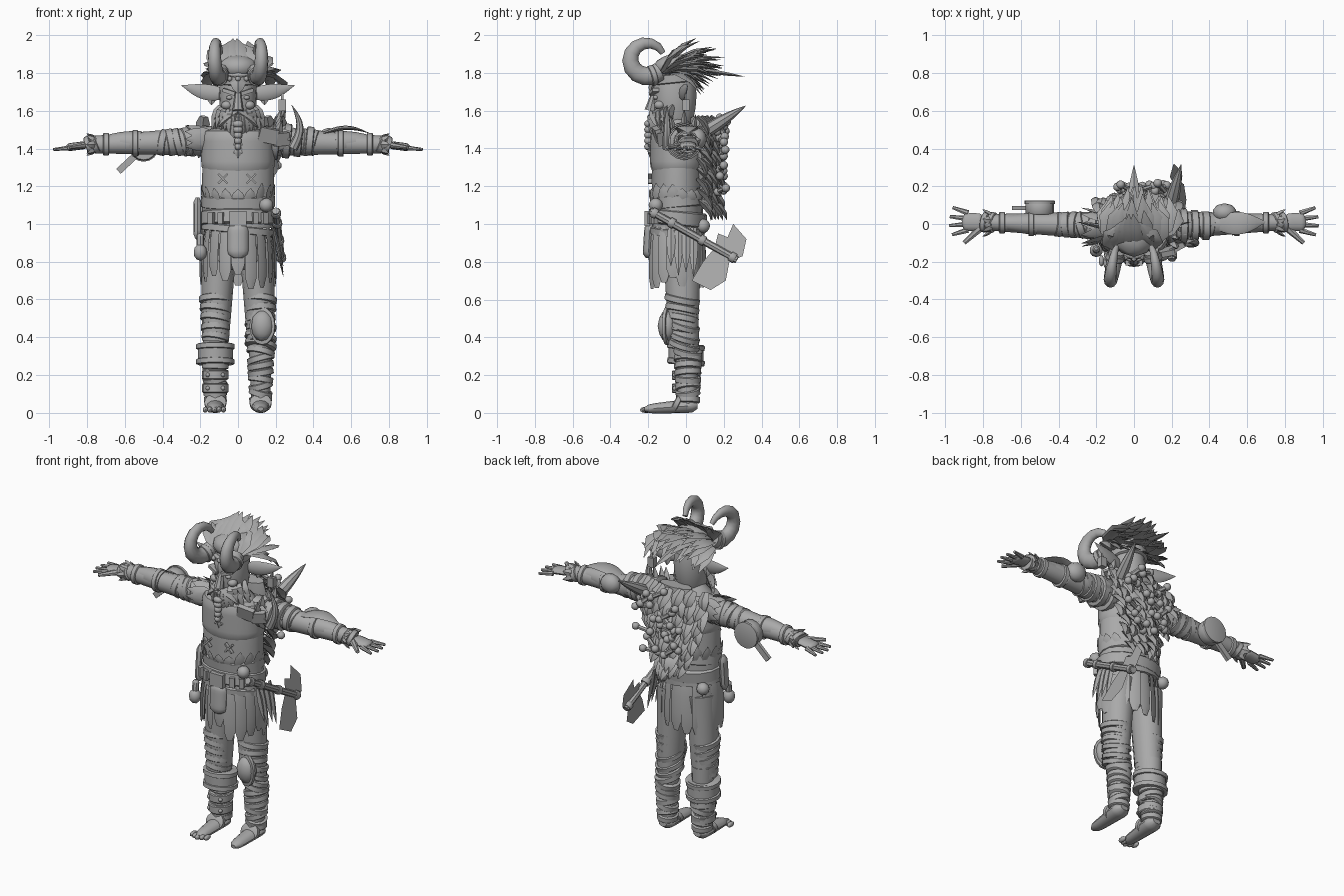
import bpy, bmesh, math, random
from mathutils import Vector, Matrix, Euler

random.seed(4)
if "Cube" in bpy.data.objects:
    bpy.data.objects.remove(bpy.data.objects["Cube"])
tone = (.4, .4, .4, 1)
grey = bpy.data.materials.new("plain grey")
grey.use_nodes = True
grey.diffuse_color = tone
grey.node_tree.nodes["Principled BSDF"].inputs["Base Color"].default_value = tone

parts, sides, none, vary = {}, (-1, 1), Vector(), random.uniform
X, Y, Z = Matrix.Identity(3)
# profiles: scale along the length, from start to end
rounded = lambda t: max(.2, 1 - abs(2 * t - 1) ** 8) ** .5
leaf = lambda t: max(.05, math.sin(math.pi * (.2 + .8 * t)))
slim = lambda t: 1 - .45 * t
tusk = lambda t: 1 - .95 * t * t
even = lambda t: 1
egg = lambda t: math.sin(math.pi * (.15 + .7 * t)) ** .5
chest = lambda t: 1 - .6 * t ** 8

def mesh_of(name):
    return parts.setdefault(name, bmesh.new())

def tube(name, path, sizes, up=Y, n=12):
    """Skin a path with ellipses of (width, depth); depth lies along up."""
    bm, rings = mesh_of(name), []
    angles = [k * math.tau / n for k in range(n)]
    for i, (centre, (width, depth)) in enumerate(zip(path, sizes)):
        along = (path[min(i + 1, len(path) - 1)] - path[max(i - 1, 0)]).normalized()
        outward = (up - along * up.dot(along)).normalized()
        across = along.cross(outward)
        rings.append([bm.verts.new(centre + across * width * math.cos(a) + outward * depth * math.sin(a)) for a in angles])
    for low, high in zip(rings, rings[1:]):
        for k in range(n):
            bm.faces.new((low[k], low[(k + 1) % n], high[(k + 1) % n], high[k]))
    bm.faces.new(rings[0])
    bm.faces.new(rings[-1])

def loft(name, start, end, width, depth, shape=rounded, bend=none, up=Y, n=12, steps=10):
    spans = [i / steps for i in range(steps + 1)]
    path = [Vector(start).lerp(Vector(end), t) + bend * math.sin(math.pi * t) for t in spans]
    tube(name, path, [(width * shape(t), depth * shape(t)) for t in spans], up, n)

def blade(name, start, end, width, thick=.01, bend=none, up=Y):
    loft(name, start, end, width, thick, leaf, bend, up, n=4, steps=3)

def band(name, centre, axis, width, depth, height, up=Y):
    half = Vector(axis).normalized() * height / 2
    path = [Vector(centre) + half * f for f in (-1, -.8, .8, 1)]
    tube(name, path, [(width * f, depth * f) for f in (.93, 1, 1, .93)], up, 16)

def ball(name, centre, size):
    m = Matrix.Translation(centre) @ Matrix.Diagonal((*size, 1))
    bmesh.ops.create_icosphere(mesh_of(name), subdivisions=2, radius=1, matrix=m)

def box(name, centre, size, turn=(0, 0, 0)):
    m = Matrix.Translation(centre) @ Euler(turn).to_matrix().to_4x4() @ Matrix.Diagonal((*size, 1))
    bmesh.ops.create_cube(mesh_of(name), size=1, matrix=m)

def around(count, u, v):
    """Offsets spaced evenly round an ellipse with half axes u and v."""
    return [u * math.cos((i + .5) * math.tau / count) + v * math.sin((i + .5) * math.tau / count) for i in range(count)]

# torso, neck, hips and chest flap with crossed stitches
spine = Vector((0, -.045, 0))
loft("torso", spine + Z * .98, spine + Z * 1.56, .19, .135, chest, n=20)
loft("neck", spine + Z * 1.5, spine + Z * 1.6, .065, .065)
loft("hips", spine + Z * .76, spine + Z, .15, .11)
loft("chest_flap", spine + Z * 1.25, spine + Z * 1.52, .195, .145, n=20)
for x, z in ((0, 1.4), (.07, 1.24), (-.08, 1.24)):
    for turn in (-.8, .8):
        box("stitches", (x, -.19, z), (.07, .02, .01), (0, turn, 0))
# torn shirt hem, sash, belts, buckle and front pouch
for out in around(18, X * .18, Y * .135):
    foot = spine + out + Z * 1.12
    blade("torn_hem", foot, foot + out * .1 + Z * vary(.06, .1), .035, up=out)
band("waist_sash", spine + Z * 1.12, Z - Y * .1, .195, .145, .07)
band("broad_belt", spine + Z * 1.03, Z + Y * .1, .2, .155, .08)
band("lower_belt", spine + Z * .97, Z + X * .1, .195, .15, .04)
box("buckle", (0, -.205, 1.03), (.09, .03, .08))
for x in (-.14, -.09, .09, .14):
    box("belt_plates", (x, abs(x) * .4 - .22, 1.03), (.03, .03, .06), (0, 0, x * 4))
loft("front_pouch", (0, -.19, 1), (0, -.2, .82), .055, .03)
# skirt of hanging straps
for out in around(18, X * .18, Y * .13):
    top = spine + out + Z
    loft("skirt_straps", top, top + out * .1 - Z * vary(.26, .35), .034, .008, rounded, out * .05, out, n=4, steps=6)
# legs, leg wraps and feet
for side in sides:
    leg = X * side * .12
    loft("trousers", (side * .1, -.02, .9), leg + Z * .38 - Y * .015, .095, .105, lambda t: 1 - .25 * t, n=14)
    loft("shins", leg + Z * .45, leg + Z * .04 + Y * .01, .068, .07, lambda t: 1 - .3 * t)
    for i in range(5):
        z = .4 + i * .05
        band("trouser_folds", leg + Z * z - Y * .02, (vary(-.2, .2), .2, 1), .047 + z * .065, .054 + z * .067, .035)
    for i in range(8):
        z = .07 + i * .036
        tilt = (vary(-.3, .3), vary(-.2, .2), 1)
        band("shin_wraps", leg + Z * z + Y * .01, tilt, .056 + z * .06, .06 + z * .05, .034)
    loft("feet", leg + Vector((0, .06, .04)), leg + Vector((0, -.22, .02)), .058, .04, lambda t: rounded(t) * (1 - t * .4))
    band("ankle_straps", leg + Vector((0, -.05, .05)), Z - Y * 2, .058, .05, .03, Z)
for i in range(5):
    ball("toes", ((i - 2) * .024 - .125, abs(i - 2) * .01 - .215, .016), (.014, .03, .016))
# right shin guard and left knee shield
shin, knee = X * -.12, Vector((.13, -.1, .46))
loft("shin_guard", shin + Z * .26, shin + Z * .36, .093, .093, even)
for z in (.27, .35):
    band("shin_guard", shin + Z * z, Z + Y * .1, .102, .1, .03)
for z in (.13, .2):
    band("ankle_guard", shin + Z * z, Z, .07, .075, .05)
    for x in (-.04, .04):
        ball("guard_studs", shin + Vector((x, -.06, z)), (.012,) * 3)
ball("knee_shield", knee, (.062, .05, .085))
band("knee_shield_rim", knee, Y + X * .3, .07, .1, .02, Z)
for z in (.36, .4, .46):
    band("knee_binding", (.12, -.01, z), (.2, .3, 1), .085, .085, .03)
# arms, wraps, bracers, cuffs and hands
for side in sides:
    shoulder, wrist = Vector((side * .13, -.01, 1.44)), Vector((side * .8, .01, 1.42))
    reach = wrist - shoulder
    loft("arms", shoulder, wrist, .076, .08, slim, up=Z)
    for i in range(6):
        t = .1 + i * .06
        tilt = (1, vary(-.3, .3), vary(-.3, .3))
        band("sleeve_wraps", shoulder + reach * t, tilt, .08 * slim(t), .085 * slim(t), .04, Z)
    loft("bracers", shoulder + reach * .58, shoulder + reach * .9, .062, .066, slim, Z * .01, Z)
    for t in (.62, .85):
        band("bracer_straps", shoulder + reach * t, X, .092 * slim(t), .097 * slim(t), .03, Z)
    for t in (.93, .98):
        band("wrist_cuffs", shoulder + reach * t, (side, .2, -.4), .055, .048, .03, Z)
    for out in around(7, Y * .045, Z * .035):
        cuff = shoulder + reach * .93 + out
        blade("cuff_tufts", cuff, cuff + out * .7 + X * side * .05, .02, up=out)
    palm = wrist + X * side * .1 - Z * .015
    loft("hands", wrist, palm + X * side * .01, .047, .021, up=Z)
    for i in range(4):
        fan = Y * (i * .03 - .042)
        tip = palm + fan * 1.6 + Vector((side * (.085 - abs(i - 1.4) * .015), 0, -.01))
        loft("fingers", palm + fan - X * side * .02, tip, .016, .014, slim, up=Z, n=7, steps=4)
    loft("thumbs", wrist - Y * .02, palm - Y * .11, .022, .018, slim, up=Z, n=7, steps=4)
# right arm drum with handle, left elbow pad and arm plate
drum = Vector((-.5, .085, 1.41))
band("arm_drum", drum, Y, .075, .075, .07, Z)
band("drum_rim", drum + Y * .03, Y, .08, .08, .02, Z)
box("drum_handle", drum + Vector((-.09, 0, -.09)), (.12, .02, .035), (0, -.75, 0))
ball("elbow_pad", (.48, .06, 1.45), (.065, .05, .06))
loft("arm_plate", (.45, 0, 1.48), (.7, .01, 1.48), .06, .012, leaf, Z * .03, Z, n=8)
# head, headband, face and ears
face = Vector((0, -.06, 1.65))
loft("head", face - Z * .15, face + Z * .21, .1, .115, egg, n=16)
band("headband", face + Z * .12, Z - Y * .1, .108, .125, .05)
for x in (-.045, 0, .045):
    ball("headband_studs", face + Vector((x, abs(x) * .2 - .125, .12)), (.014,) * 3)
blade("headband_point", face + Vector((0, -.11, .12)), face + Vector((0, -.13, .04)), .04, .02)
loft("nose", face + Vector((0, -.105, .05)), face + Vector((0, -.13, -.05)), .03, .03, lambda t: .5 + t / 2, n=8)
for side in sides:
    out = X * side
    box("brows", face + out * .045 + Vector((0, -.11, .05)), (.07, .035, .02), (0, side * -.3, side * .3))
    ball("eyes", face + out * .045 + Vector((0, -.1, .02)), (.018, .014, .012))
    ball("cheeks", face + out * .06 + Vector((0, -.08, -.02)), (.03, .03, .024))
    loft("ears", face + out * .07 + Vector((0, .03, .04)), face + out * .3 + Vector((0, .07, .085)), .042, .014, leaf, Z * -.01, n=8)
    blade("ear_lobes", face + out * .14 + Y * .05 + Z * .04, face + out * .14 + Y * .05 - Z * .02, .025)
    blade("moustache", face - Y * .125 - Z * .055, face + out * .11 - Y * .09 - Z * .14, .02, .02, out * .01)
    # curled horns
    path = []
    for i in range(12):
        a = -.8 - i * .46
        path.append(Vector((side * (.09 + .035 * math.sin(i * .28)), .09 * math.cos(a) - .205, .088 * math.sin(a) + 1.87)))
    tube("horns", path, [(.05 * tusk(i / 13), .042 * tusk(i / 13)) for i in range(12)], X)
    band("horn_rings", path[1], path[2] - path[0], .055, .05, .03, X)
# beard locks, central braid and earring
for i in range(13):
    a = i / 6 - 1
    root = face + Vector((.09 * a, .1 * a * a - .11, .04 * abs(a) - .065))
    for length in (.08, .14):
        blade("beard", root, root + Vector((.05 * a, 0, -length * vary(.8, 1.2))), .026, .02, Y * -.02)
for i in range(5):
    ball("beard_braid", face - Y * .14 - Z * (.12 + i * .03), (.03 - i * .003, .022, .02))
blade("braid_tip", face - Y * .13 - Z * .23, face - Y * .13 - Z * .3, .025, .015)
box("earring", (.235, 0, 1.63), (.04, .035, .06))
box("earring_link", (.235, 0, 1.68), (.012, .012, .06))
# swept crest of hair
ball("hair_cap", (0, -.05, 1.83), (.115, .125, .07))
for row in range(6):
    lift, back, spread = .18 - row * .05, (.08, .15, .19, .2, .17, .13)[row], .07 + row * .025
    for i in range(8):
        a = (i * 2 + row % 2 * .6) / 7 - 1
        wild = vary(-.03, .03)
        root = Vector((.085 * a, .03 * abs(a) + row * .01 - .155, 1.8))
        tip = Vector((spread * a + wild, back + wild - .07 * abs(a), 1.81 + lift - .05 * abs(a)))
        blade("hair", root, tip, .042, .013, Vector((.05 * a, 0, .03)), Z)
blade("hair", (0, .05, 1.82), (0, .31, 1.78), .03, .012, up=Z)
# shaggy back cape with bones and a claw
loft("cape", (.02, .1, 1.08), (.02, .07, 1.57), .16, .07, lambda t: egg(t) * (.4 + .6 * t))
for row in range(9):
    for i in range(7):
        a = i / 3 - 1
        root = Vector((.02 + (.2 - max(0, row - 2) * .02) * a, .13 - .07 * abs(a), 1.57 - row * .055))
        blade("cape_fur", root, root + Vector((vary(-.03, .03), vary(.04, .09), -.11)), .038, .016, Y * .02)
for i in range(16):
    middle = Vector((vary(-.1, .17), .19, 1.54 - i * .024))
    half = Vector((vary(-1, 1), .2, vary(-1, 1))).normalized() * .045
    loft("cape_bones", middle - half, middle + half, .013, .013, even, n=6, steps=1)
    for end in (middle - half, middle + half):
        ball("cape_bones", end, (.023,) * 3)
loft("back_claw", (.2, .12, 1.5), (.25, .315, 1.625), .035, .035, tusk, up=Z, n=8)
# shoulder ruffs, left shoulder armour, spikes and tusk
for side in sides:
    for out in around(11, Y * .07, Z * .05):
        root = Vector((side * .13, -.015, 1.45)) + out * .9
        blade("shoulder_ruff", root, root + out * .6 + X * side * .15, .035, up=out)
armour = Vector((.2, -.01, 1.44))
for i in range(4):
    band("shoulder_armour", armour + X * i * .06, X - Z * .1, .1 - i * .008, .1 - i * .008, .04, Z)
for y in (-.12, -.07, 0, .06):
    blade("shoulder_spikes", armour + Y * y * .7, armour + Vector((.03, y, .17 - abs(y) * .5)), .025, .02)
box("chest_plates", armour + Vector((-.04, -.14, .03)), (.1, .03, .08), (.3, .2, .2))
box("chest_plates", armour + Vector((.03, -.11, .01)), (.08, .03, .07), (.2, -.1, .5))
loft("shoulder_tusk", (.29, -.1, 1.4), (.285, -.1, 1.63), .025, .025, tusk, X * .04, n=8)
# axe on the left hip
butt, head = Vector((.2, -.19, 1.07)), Vector((.23, .27, .81))
loft("axe_handle", butt, head, .02, .02, even, up=X, n=8)
for t in (.05, .25, .6, .95):
    band("axe_rings", butt.lerp(head, t), head - butt, .027, .027, .03, X)
bm = mesh_of("axe_blade")
outline = ((.17, .95), (.22, .93), (.25, 1), (.32, .92), (.3, .83), (.23, .8), (.21, .7), (.13, .65), (.03, .7), (.09, .8), (.15, .87))
edge = bm.faces.new([bm.verts.new((.44 - z / 4, y, z)) for y, z in outline])
bmesh.ops.solidify(bm, geom=[edge], thickness=.018)
# right hip knife and flask, hip pouches and rags
loft("hip_knife", (-.215, -.06, 1.14), (-.215, -.08, .92), .022, .03, n=8)
loft("hip_flask", (-.2, -.13, .95), (-.2, -.14, .86), .02, .02, n=8)
ball("hip_flask", (-.2, -.14, .85), (.036, .036, .045))
for centre in ((.15, -.16, 1.1), (-.16, .06, .96), (.1, .09, .99)):
    ball("hip_pouches", centre, (.038,) * 3)
for i in range(4):
    root = Vector((.19, i * .04 - .08, .98))
    blade("hip_rags", root, root + Vector((.05, 0, vary(-.27, -.2))), .025, up=X)
# turn every part into an object
for name, bm in parts.items():
    bmesh.ops.recalc_face_normals(bm, faces=bm.faces)
    mesh = bpy.data.meshes.new(name)
    bm.to_mesh(mesh)
    bm.free()
    mesh.materials.append(grey)
    mesh.shade_smooth()
    mesh.set_sharp_from_angle(angle=math.radians(40))
    bpy.context.collection.objects.link(bpy.data.objects.new(name, mesh))
